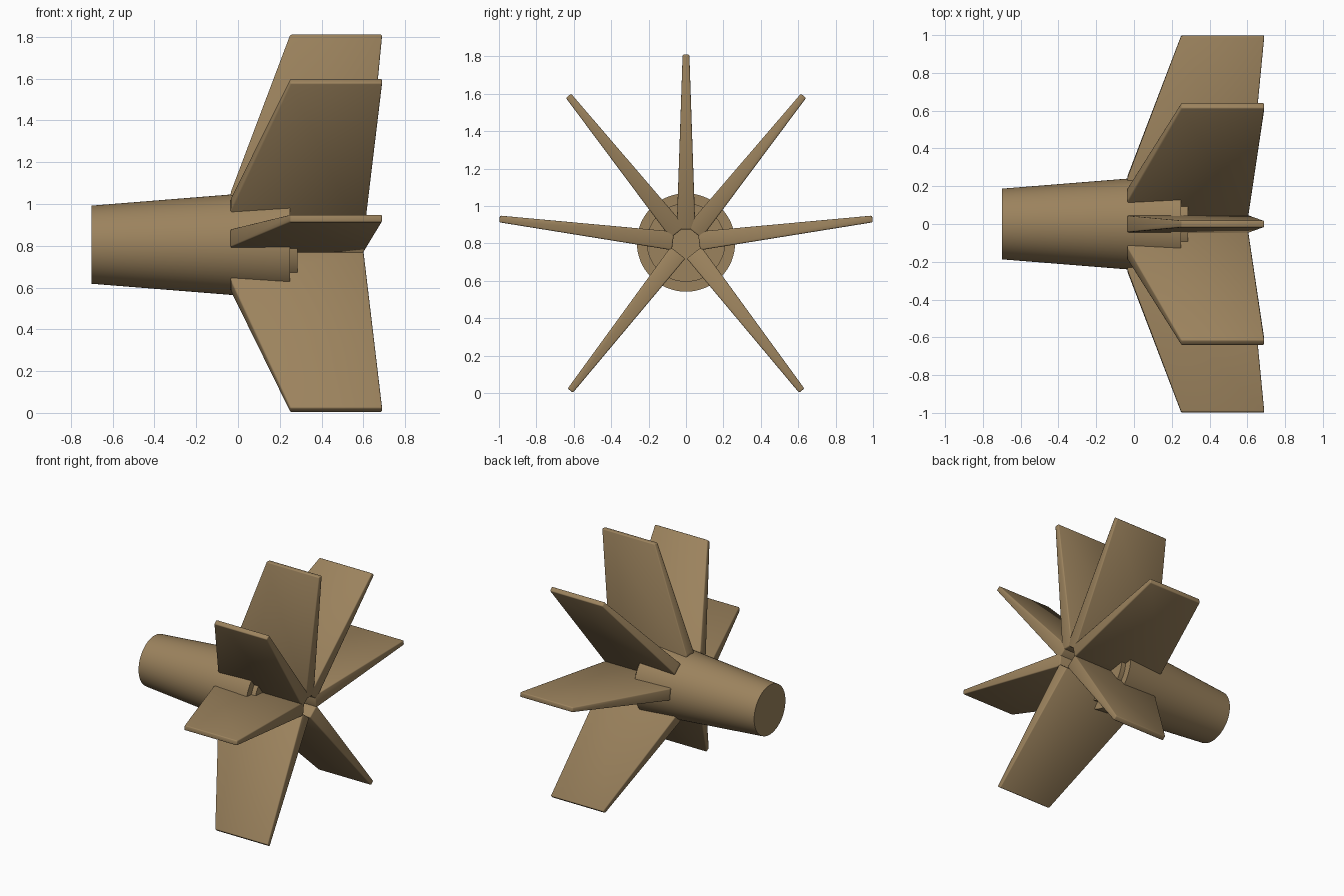
import bpy, bmesh, math

if "Cube" in bpy.data.objects:
    bpy.data.objects.remove(bpy.data.objects["Cube"])

AXIS_Z = 0.805
tan = bpy.data.materials.new("tan")
tan.diffuse_color = (0.33, 0.225, 0.11, 1)
tan.use_nodes = True
tan.node_tree.nodes["Principled BSDF"].inputs["Base Color"].default_value = tan.diffuse_color


def finish(name, bm, angle=35):
    bmesh.ops.recalc_face_normals(bm, faces=bm.faces[:])
    mesh = bpy.data.meshes.new(name)
    bm.to_mesh(mesh)
    bm.free()
    mesh.materials.append(tan)
    obj = bpy.data.objects.new(name, mesh)
    bpy.context.collection.objects.link(obj)
    obj.location.z = AXIS_Z
    bpy.ops.object.select_all(action='DESELECT')
    obj.select_set(True)
    bpy.context.view_layer.objects.active = obj
    bpy.ops.object.shade_smooth_by_angle(angle=math.radians(angle))
    return obj


# Tapered hub with a smaller stepped end, turned around the x axis
def hub(sides=64):
    profile = [(-0.70, 0.187), (0.25, 0.263), (0.25, 0.21), (0.285, 0.21)]
    bm = bmesh.new()
    rings = []
    for x, r in profile:
        rings.append([bm.verts.new((x, r * math.cos(2 * math.pi * i / sides),
                                    r * math.sin(2 * math.pi * i / sides)))
                      for i in range(sides)])
    for a, b in zip(rings, rings[1:]):
        for i in range(sides):
            j = (i + 1) % sides
            bm.faces.new((a[i], a[j], b[j], b[i]))
    bm.faces.new(rings[0])
    bm.faces.new(rings[-1])
    return finish("hub", bm)


# Swept fin: outline of (x, radius), thinning evenly toward the tip
def fin(name, tilt):
    outline = [(-0.035, 0.07), (-0.035, 0.25), (0.25, 1.005), (0.69, 1.005), (0.60, 0.07)]
    bm = bmesh.new()
    sides = []
    for s in (-1, 1):
        sides.append([bm.verts.new((x, s * (0.05 - 0.032 * (r - 0.07) / 0.935), r))
                      for x, r in outline])
    for side in sides:
        bm.faces.new(side)
    n = len(outline)
    for i in range(n):
        j = (i + 1) % n
        bm.faces.new((sides[0][i], sides[0][j], sides[1][j], sides[1][i]))
    bmesh.ops.bevel(bm, geom=bm.edges[:], offset=0.007, segments=2,
                    profile=0.5, affect='EDGES')
    obj = finish(name, bm, 50)
    obj.rotation_euler.x = math.radians(tilt)


hub()
fin("top_fin", 0)
for label, tilt in (("upper", 38.7), ("side", 82.8), ("lower", 142)):
    for side, s in (("front", 1), ("back", -1)):
        fin(f"{label}_{side}_fin", s * tilt)
